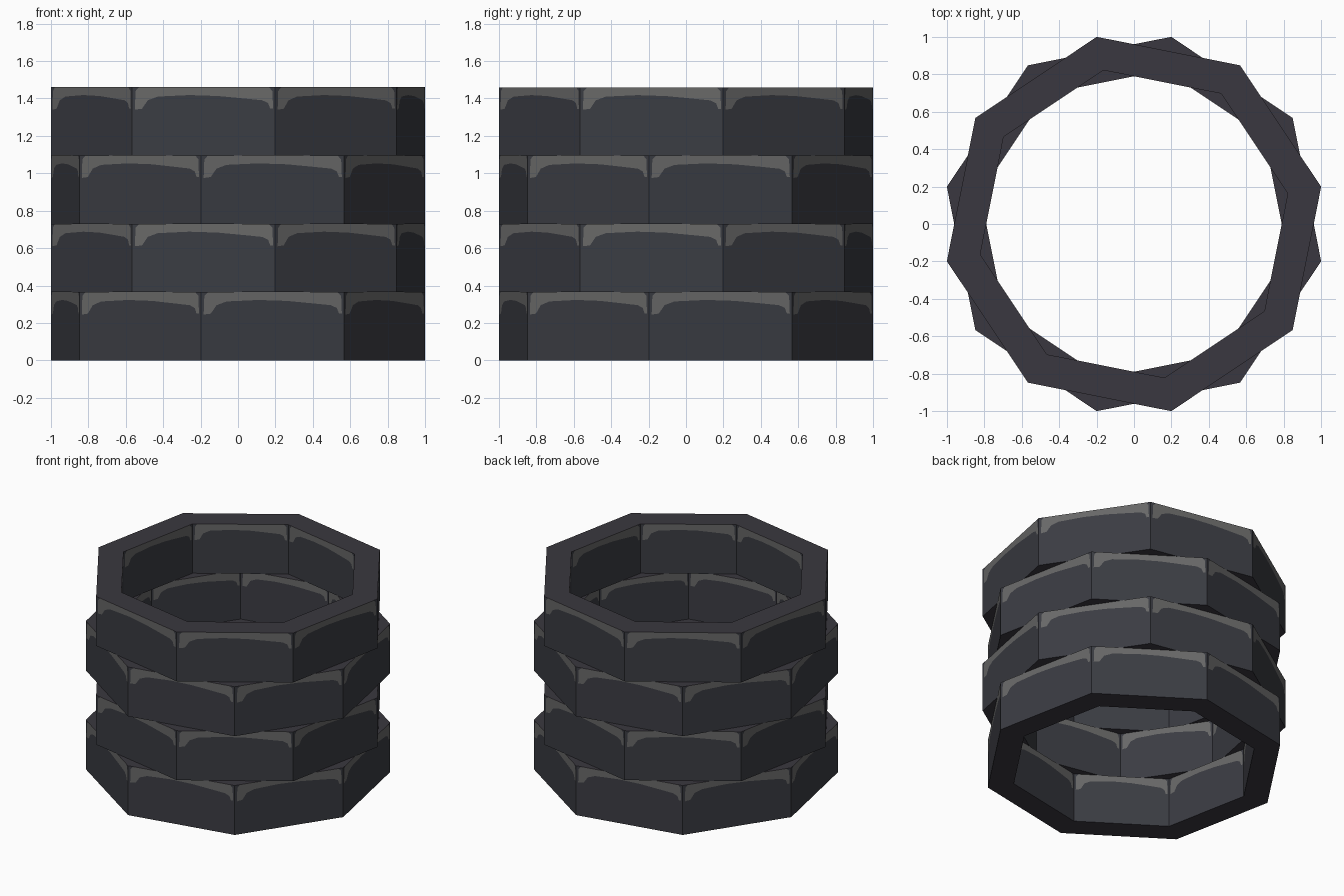
import bpy, bmesh, math
from mathutils import Vector

if "Cube" in bpy.data.objects:
    bpy.data.objects.remove(bpy.data.objects["Cube"])

SIDES = 8
COURSE_H = 0.365
R_OUT, R_IN = 1.0196, 0.838


def material(name, rgb):
    m = bpy.data.materials.new(name)
    m.diffuse_color = (*rgb, 1)
    m.use_nodes = True
    m.node_tree.nodes["Principled BSDF"].inputs["Base Color"].default_value = m.diffuse_color
    return m


stone_blue = material("dark_blue_stone", (0.043, 0.045, 0.055))
stone_light = material("worn_light_edge", (0.138, 0.138, 0.137))
stone_cap = material("dark_violet_stone", (0.042, 0.039, 0.050))

# Worn highlight on a block: (fraction along block, depth below its top), left to right
WORN = [(0.05, 0.0), (0.025, 0.02), (0.02, 0.12), (0.07, 0.115), (0.11, 0.07),
        (0.18, 0.05), (0.40, 0.042), (0.60, 0.047), (0.78, 0.06), (0.91, 0.07),
        (0.95, 0.085), (0.965, 0.115), (0.985, 0.115), (0.98, 0.02), (0.955, 0.0)]


def block_face(bm, left, right, z0, z1):
    """One vertical block face, seen with left/right as given, with its worn top edge."""
    def at(u, d):
        p = left.lerp(right, u)
        return bm.verts.new((p.x, p.y, z1 - d))
    h = z1 - z0
    worn = [at(u, d) for u, d in WORN]
    tl, bl, br, tr = at(0, 0), at(0, h), at(1, h), at(1, 0)
    band = bm.faces.new(worn)
    band.material_index = 1
    body = bm.faces.new([tl, bl, br, tr] + worn[::-1])
    body.material_index = 0


def ring_points(radius, turn):
    return [Vector((radius * math.cos(turn + i * math.tau / SIDES),
                    radius * math.sin(turn + i * math.tau / SIDES), 0))
            for i in range(SIDES)]


def stone_course(name, z0, turn):
    bm = bmesh.new()
    z1 = z0 + COURSE_H
    outer, inner = ring_points(R_OUT, turn), ring_points(R_IN, turn)
    for i in range(SIDES):
        j = (i + 1) % SIDES
        # outer and inner block faces
        block_face(bm, outer[i], outer[j], z0, z1)
        block_face(bm, inner[j], inner[i], z0, z1)
        # flat top and underside
        for z, loop in ((z1, (outer[i], outer[j], inner[j], inner[i])),
                        (z0, (outer[j], outer[i], inner[i], inner[j]))):
            f = bm.faces.new([bm.verts.new((p.x, p.y, z)) for p in loop])
            f.material_index = 2
    bmesh.ops.remove_doubles(bm, verts=bm.verts, dist=0.0005)
    mesh = bpy.data.meshes.new(name)
    bm.to_mesh(mesh)
    bm.free()
    for m in (stone_blue, stone_light, stone_cap):
        mesh.materials.append(m)
    ob = bpy.data.objects.new(name, mesh)
    bpy.context.collection.objects.link(ob)


# Four stacked courses, alternately turned so the joints are staggered
for k in range(4):
    turn = math.radians(-11.25 if k % 2 == 0 else 11.25)
    stone_course(f"stone_course_{k + 1}", k * COURSE_H, turn)
